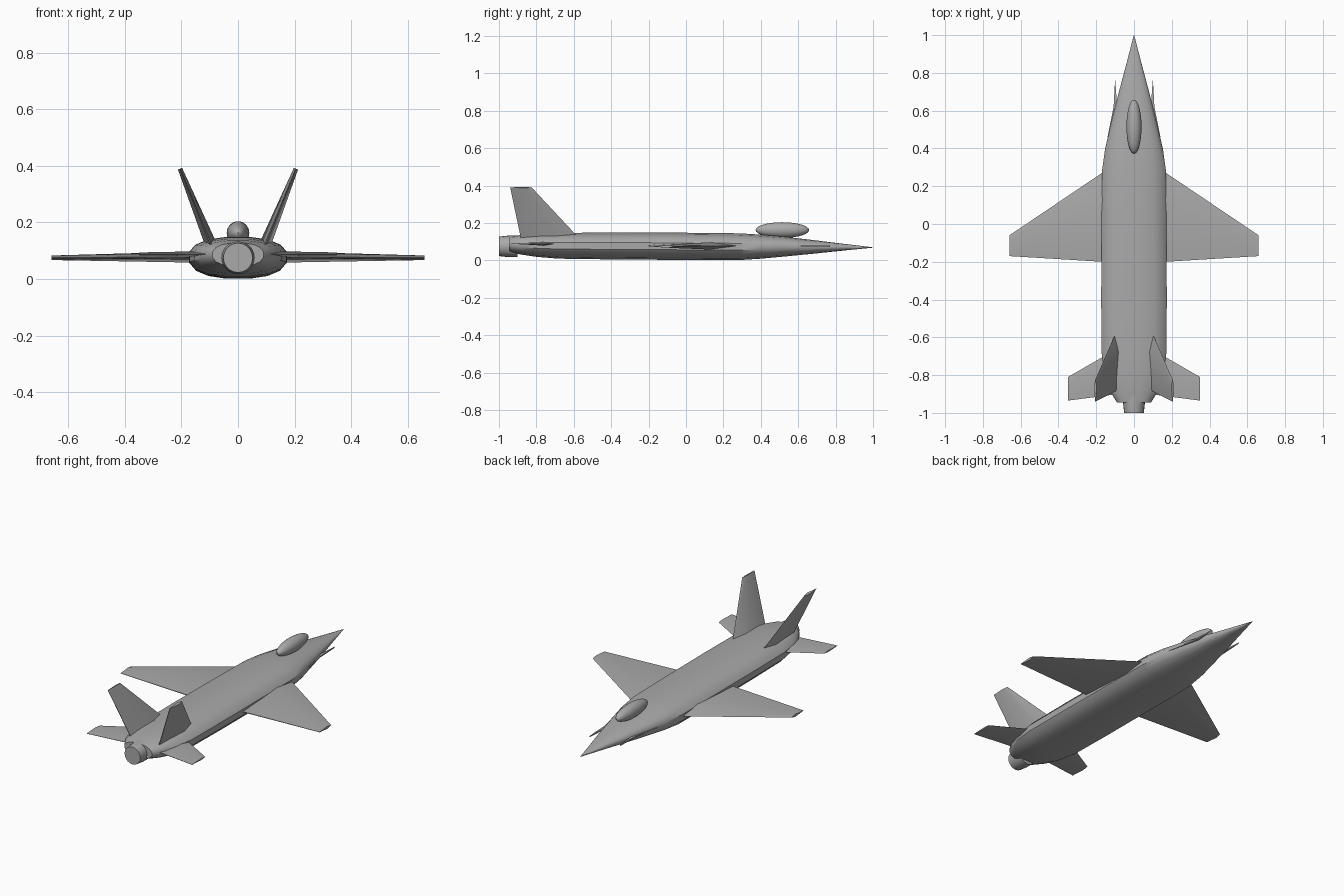
import bpy, bmesh, math
from mathutils import Vector

if "Cube" in bpy.data.objects:
    bpy.data.objects.remove(bpy.data.objects["Cube"])

grey = bpy.data.materials.new("airframe grey")
grey.diffuse_color = (0.4, 0.4, 0.4, 1)
grey.use_nodes = True
grey.node_tree.nodes["Principled BSDF"].inputs["Base Color"].default_value = grey.diffuse_color


def finish(name, bm, angle=40):
    bmesh.ops.recalc_face_normals(bm, faces=bm.faces)
    me = bpy.data.meshes.new(name)
    bm.to_mesh(me)
    bm.free()
    ob = bpy.data.objects.new(name, me)
    bpy.context.collection.objects.link(ob)
    me.materials.append(grey)
    bpy.ops.object.select_all(action='DESELECT')
    ob.select_set(True)
    bpy.context.view_layer.objects.active = ob
    bpy.ops.object.shade_smooth_by_angle(angle=math.radians(angle))
    return ob


def loft(name, rings, angle=40):
    bm = bmesh.new()
    rows = [[bm.verts.new(p) for p in r] for r in rings]
    n = len(rows[0])
    for a, b in zip(rows, rows[1:]):
        for i in range(n):
            bm.faces.new((a[i], a[(i + 1) % n], b[(i + 1) % n], b[i]))
    bm.faces.new(rows[0])
    bm.faces.new(rows[-1])
    return finish(name, bm, angle)


def section(y, w, z0, z1, power, n=16):
    # rounded-box cross-section
    pts = []
    for i in range(n):
        a = 2 * math.pi * (i + 0.5) / n
        c, s = math.cos(a), math.sin(a)
        pts.append((w * math.copysign(abs(c) ** power, c) * 1.015, y,
                    (z0 + z1) / 2 + (z1 - z0) / 2 * math.copysign(abs(s) ** power, s)))
    return pts


# fuselage: y, half width, bottom, top
stations = [(-0.945, 0.09, 0.045, 0.128), (-0.93, 0.10, 0.04, 0.13), (-0.88, 0.13, 0.03, 0.137),
            (-0.8, 0.155, 0.018, 0.143), (-0.68, 0.172, 0.008, 0.148), (-0.4, 0.174, 0.004, 0.15),
            (0.0, 0.172, 0.001, 0.149), (0.28, 0.170, 0.0, 0.146), (0.4, 0.153, 0.008, 0.139),
            (0.53, 0.122, 0.02, 0.127), (0.7, 0.08, 0.037, 0.107), (0.85, 0.04, 0.053, 0.088),
            (1.0, 0.001, 0.068, 0.07)]
loft("fuselage", [section(*s, 0.85) for s in stations])

# exhaust nozzle
loft("nozzle", [[(r * math.cos(math.tau * i / 20), y, 0.075 + r * math.sin(math.tau * i / 20))
                 for i in range(20)] for y, r in ((-1.0, 0.052), (-0.945, 0.058), (-0.9, 0.058))], 30)

# canopy
bm = bmesh.new()
bmesh.ops.create_uvsphere(bm, u_segments=24, v_segments=14, radius=1)
for v in bm.verts:
    v.co = (v.co.x * 0.04, 0.515 + v.co.y * 0.143, 0.162 + v.co.z * 0.042)
finish("canopy", bm)


def surface(name, root, tip):
    # tapered diamond-section fin; each end is x, z, leading y, trailing y, half thickness
    span = Vector((tip[0] - root[0], 0, tip[1] - root[1])).normalized()
    up = Vector((-span.z, 0, span.x))
    rings = []
    for x, z, le, te, t in (root, tip):
        rings.append([Vector((x, le + (te - le) * f, z)) + up * t * k
                      for f, k in ((0, 0), (0.3, 1), (1, 0.1), (1, -0.1), (0.3, -1))])
    for side, s in (("right", 1), ("left", -1)):
        loft(side + "_" + name, [[(p.x * s, p.y, p.z) for p in r] for r in rings], 30)


surface("wing", (0.10, 0.078, 0.317, -0.204, 0.021), (0.66, 0.075, -0.06, -0.17, 0.008))
surface("tailplane", (0.08, 0.088, -0.655, -0.90, 0.011), (0.35, 0.089, -0.81, -0.935, 0.005))
surface("tail_fin", (0.083, 0.09, -0.545, -0.877, 0.022), (0.205, 0.39, -0.825, -0.94, 0.008))

# thin spikes along the nose edges
for side, s in (("right", 1), ("left", -1)):
    plan = ((0.10, 0.77), (0.108, 0.62), (0.14, 0.46), (0.08, 0.5))
    loft(side + "_nose_strake", [[(x * s, y, z) for x, y in plan] for z in (0.071, 0.079)], 30)
